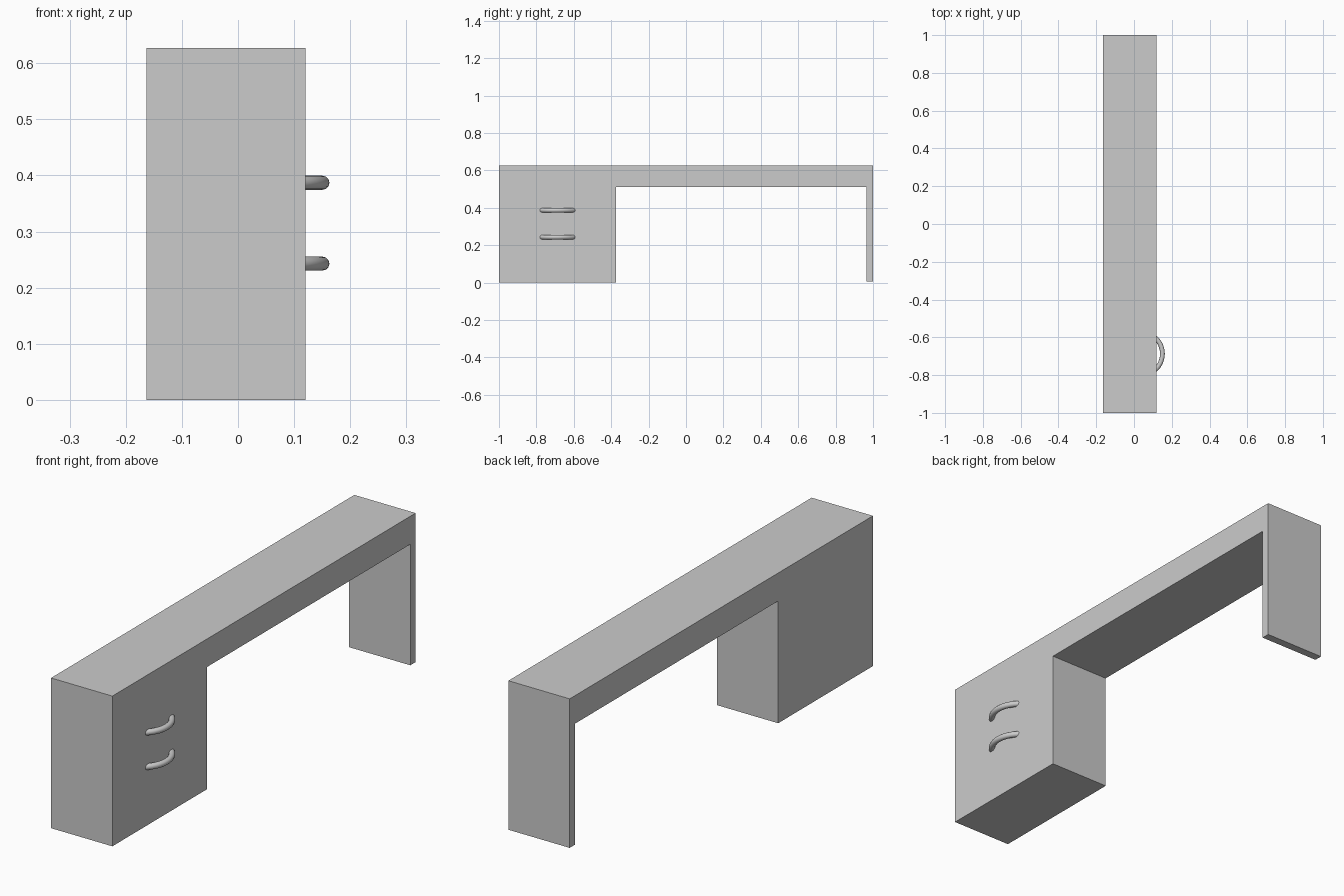
import bpy, bmesh, math
from mathutils import Matrix, Vector

if "Cube" in bpy.data.objects:
    bpy.data.objects.remove(bpy.data.objects["Cube"])

X_BACK, X_FACE = -0.163, 0.12


def add_object(name, bm):
    bmesh.ops.recalc_face_normals(bm, faces=bm.faces[:])
    mesh = bpy.data.meshes.new(name)
    bm.to_mesh(mesh)
    bm.free()
    obj = bpy.data.objects.new(name, mesh)
    bpy.context.collection.objects.link(obj)
    return obj


# Desk: cabinet, top and end leg as one side profile extruded across the depth
profile = [(-1, 0), (-0.375, 0), (-0.375, 0.51), (0.965, 0.51),
           (0.965, 0.005), (1, 0.005), (1, 0.627), (-1, 0.627)]
bm = bmesh.new()
face = bm.faces.new([bm.verts.new((X_BACK, y, z)) for y, z in profile])
ext = bmesh.ops.extrude_face_region(bm, geom=[face])
bmesh.ops.translate(bm, vec=(X_FACE - X_BACK, 0, 0),
                    verts=[e for e in ext["geom"] if isinstance(e, bmesh.types.BMVert)])
add_object("desk_body", bm)


# Bowed handle: round section swept along an arc and trimmed at the drawer face
def handle(name, z, y=-0.687, radius=0.114, tube=0.0125):
    centre = Vector((0.163 - tube - radius, y, z))
    half = math.radians(60)
    bm = bmesh.new()
    section = bmesh.ops.create_circle(
        bm, segments=12, radius=tube,
        matrix=Matrix.Translation(centre) @ Matrix.Rotation(-half, 4, 'Z')
        @ Matrix.Translation((radius, 0, 0)) @ Matrix.Rotation(math.pi / 2, 4, 'X'))
    bmesh.ops.spin(bm, geom=section["verts"] + bm.edges[:], cent=centre,
                   axis=(0, 0, 1), angle=2 * half, steps=24)
    bmesh.ops.bisect_plane(bm, geom=bm.verts[:] + bm.edges[:] + bm.faces[:],
                           plane_co=(X_FACE, 0, 0), plane_no=(1, 0, 0), clear_inner=True)
    bmesh.ops.holes_fill(bm, edges=[e for e in bm.edges if e.is_boundary], sides=0)
    obj = add_object(name, bm)
    bpy.ops.object.select_all(action='DESELECT')
    obj.select_set(True)
    bpy.context.view_layer.objects.active = obj
    bpy.ops.object.shade_smooth_by_angle(angle=math.radians(40))


handle("upper_drawer_handle", 0.387)
handle("lower_drawer_handle", 0.243)
